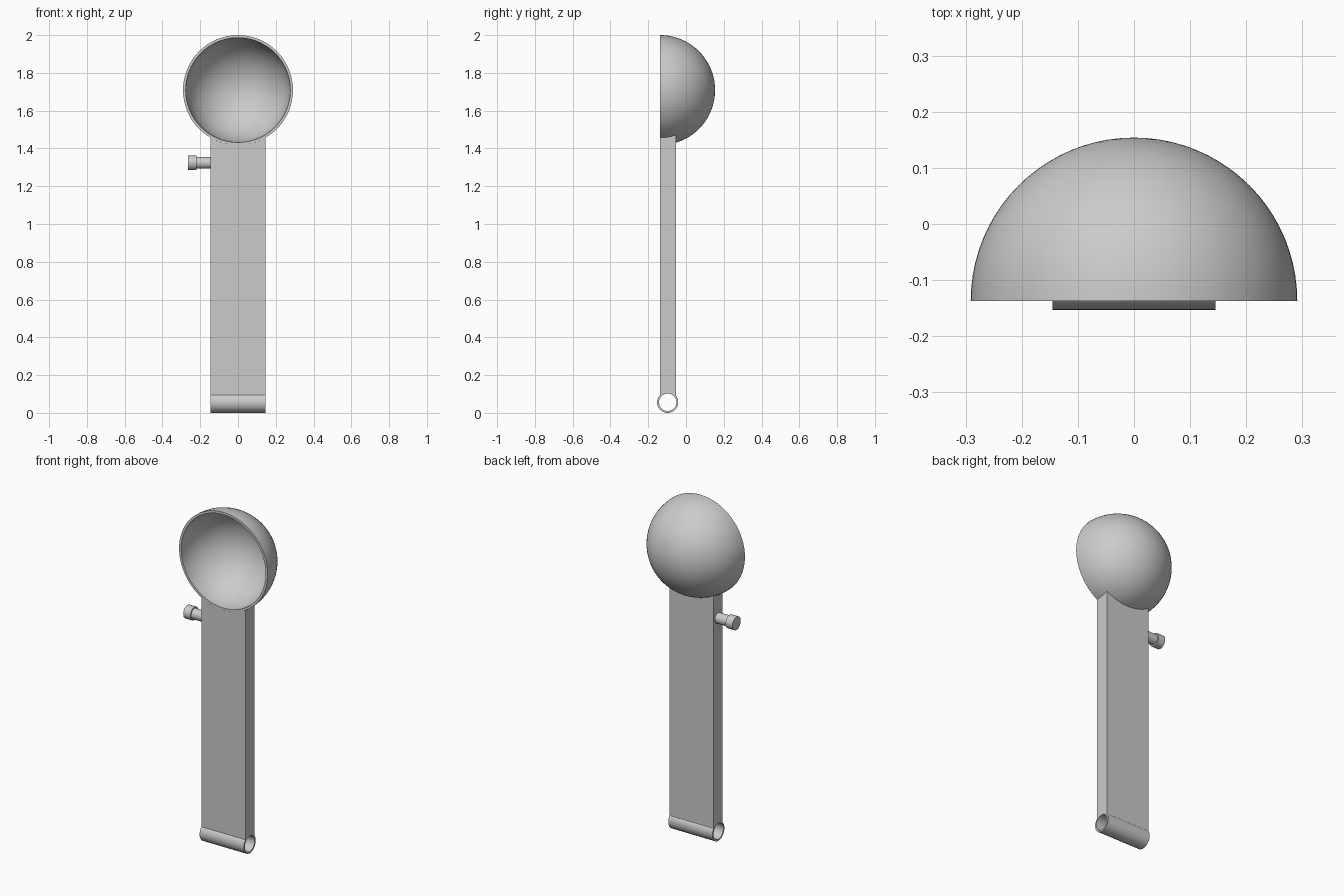
import bpy
import bmesh
from math import sin, cos, pi, sqrt, radians
from mathutils import Vector, Matrix

if "Cube" in bpy.data.objects:
    bpy.data.objects.remove(bpy.data.objects["Cube"], do_unlink=True)

grey = bpy.data.materials.new("light grey")
grey.use_nodes = True
grey.diffuse_color = (0.6, 0.6, 0.6, 1)
grey.node_tree.nodes["Principled BSDF"].inputs["Base Color"].default_value = grey.diffuse_color

# Shared dimensions
BOWL = Vector((0, -0.137, 1.709))
BOWL_R, BOWL_INNER = 0.291, 0.277
HALF_W, FRONT, BACK = 0.145, -0.137, -0.052
MID_Y = (FRONT + BACK) / 2
TUBE_Y, TUBE_Z, TUBE_R, TUBE_INNER = -0.097, 0.056, 0.056, 0.046


def finish(bm, name):
    bmesh.ops.remove_doubles(bm, verts=bm.verts, dist=1e-5)
    bmesh.ops.recalc_face_normals(bm, faces=bm.faces)
    mesh = bpy.data.meshes.new(name)
    bm.to_mesh(mesh)
    bm.free()
    obj = bpy.data.objects.new(name, mesh)
    bpy.context.collection.objects.link(obj)
    mesh.materials.append(grey)
    bpy.ops.object.select_all(action="DESELECT")
    obj.select_set(True)
    bpy.context.view_layer.objects.active = obj
    bpy.ops.object.shade_smooth_by_angle(angle=radians(35))
    return obj


def revolve(name, profile, centre, axis, side, steps, closed=True):
    """Spin (radius, along-axis) points around an axis through centre."""
    bm = bmesh.new()
    axis, side = Vector(axis), Vector(side)
    verts = [bm.verts.new(Vector(centre) + side * r + axis * a) for r, a in profile]
    edges = [bm.edges.new(pair) for pair in zip(verts, verts[1:])]
    if closed:
        edges.append(bm.edges.new((verts[-1], verts[0])))
    bmesh.ops.spin(bm, geom=verts + edges, cent=centre, axis=axis,
                   angle=2 * pi, steps=steps)
    return finish(bm, name)


# Hollow half-sphere bowl, open to the front
N = 20
arc = [i * pi / 2 / N for i in range(N + 1)]
outer = [(BOWL_R * cos(t), BOWL_R * sin(t)) for t in arc]
inner = [(BOWL_INNER * cos(t), BOWL_INNER * sin(t)) for t in reversed(arc)]
rim = [inner[-1], outer[0]]
revolve("bowl", inner + outer + [], BOWL, (0, 1, 0), (1, 0, 0), 72, closed=False)
revolve("bowl_rim", rim, BOWL, (0, 1, 0), (1, 0, 0), 72, closed=False)

# Flat arm, its ends shaped to meet the bowl and the tube
bm = bmesh.new()
bmesh.ops.create_cube(bm, size=1, matrix=Matrix.Translation((0, MID_Y, 0.7))
                      @ Matrix.Diagonal((2 * HALF_W, BACK - FRONT, 1, 1)))


def slice_at(co, normal):
    bmesh.ops.bisect_plane(bm, geom=bm.verts[:] + bm.edges[:] + bm.faces[:],
                           plane_co=co, plane_no=normal)


for i in range(1, 20):
    slice_at((HALF_W * (i / 10 - 1), 0, 0), (1, 0, 0))
for i in range(1, 8):
    slice_at((0, FRONT + (BACK - FRONT) * i / 8, 0), (0, 1, 0))
for v in bm.verts:
    x, y, z = v.co
    if z > 0.7:
        v.co.z = BOWL.z - sqrt(BOWL_R ** 2 - x ** 2 - (y - BOWL.y) ** 2)
    else:
        v.co.z = TUBE_Z + sqrt(TUBE_R ** 2 - (y - TUBE_Y) ** 2)
finish(bm, "arm")

# Open tube across the foot of the arm
revolve("foot_tube", [(TUBE_INNER, -HALF_W), (TUBE_R, -HALF_W),
                      (TUBE_R, HALF_W), (TUBE_INNER, HALF_W)],
        (0, TUBE_Y, TUBE_Z), (1, 0, 0), (0, 0, 1), 48)

# Side knob: thin stem with a wider head
revolve("side_knob", [(0, 0), (0.031, 0), (0.031, 0.075), (0.039, 0.075),
                      (0.039, 0.121), (0, 0.121)],
        (-HALF_W, MID_Y, 1.324), (-1, 0, 0), (0, 0, 1), 32, closed=False)
